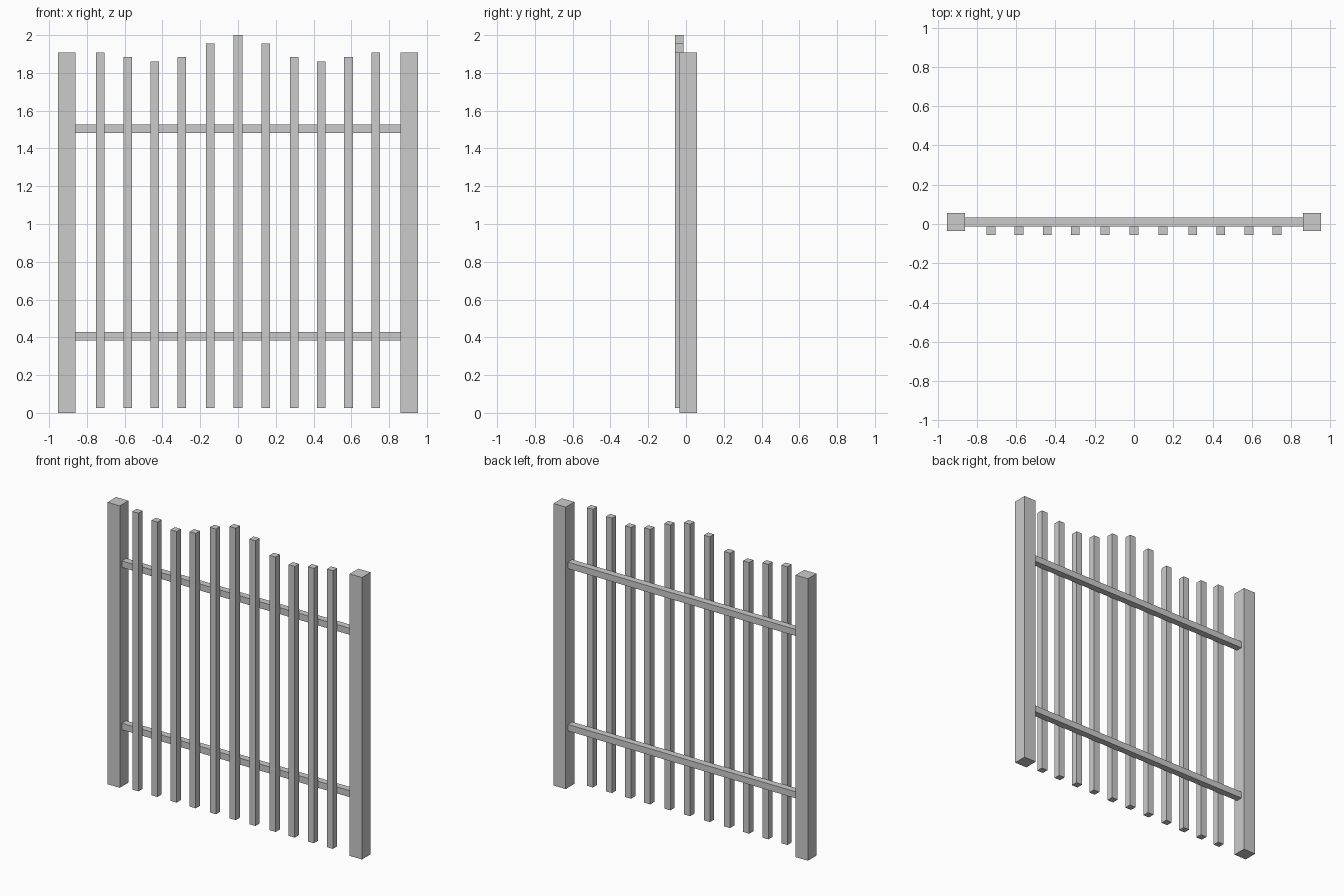
import bpy

if "Cube" in bpy.data.objects:
    bpy.data.objects.remove(bpy.data.objects["Cube"])


def box(name, x0, x1, y0, y1, z0, z1):
    """Axis-aligned box given by its extents."""
    bpy.ops.mesh.primitive_cube_add(size=1)
    ob = bpy.context.object
    ob.name = name
    ob.location = ((x0 + x1) / 2, (y0 + y1) / 2, (z0 + z1) / 2)
    ob.scale = (x1 - x0, y1 - y0, z1 - z0)
    bpy.ops.object.transform_apply(location=False, rotation=False, scale=True)
    return ob


# Side posts
box("left_post", -0.952, -0.86, -0.035, 0.057, 0, 1.907)
box("right_post", 0.86, 0.952, -0.035, 0.057, 0, 1.907)

# Horizontal rails between the posts
for name, z in (("lower_rail", 0.406), ("upper_rail", 1.504)):
    box(name, -0.86, 0.86, -0.012, 0.033, z - 0.022, z + 0.022)

# Upright bars on the front of the rails: (distance from centre, top height)
bars = [(0, 2.0), (0.148, 1.955), (0.299, 1.885),
        (0.442, 1.86), (0.585, 1.885), (0.728, 1.907)]
for i, (x, top) in enumerate(bars):
    for side in ((1,) if x == 0 else (-1, 1)):
        label = "centre" if x == 0 else ("left" if side < 0 else "right")
        c = side * x
        box(f"{label}_bar_{i}", c - 0.0225, c + 0.0225, -0.057, -0.012, 0.026, top)
